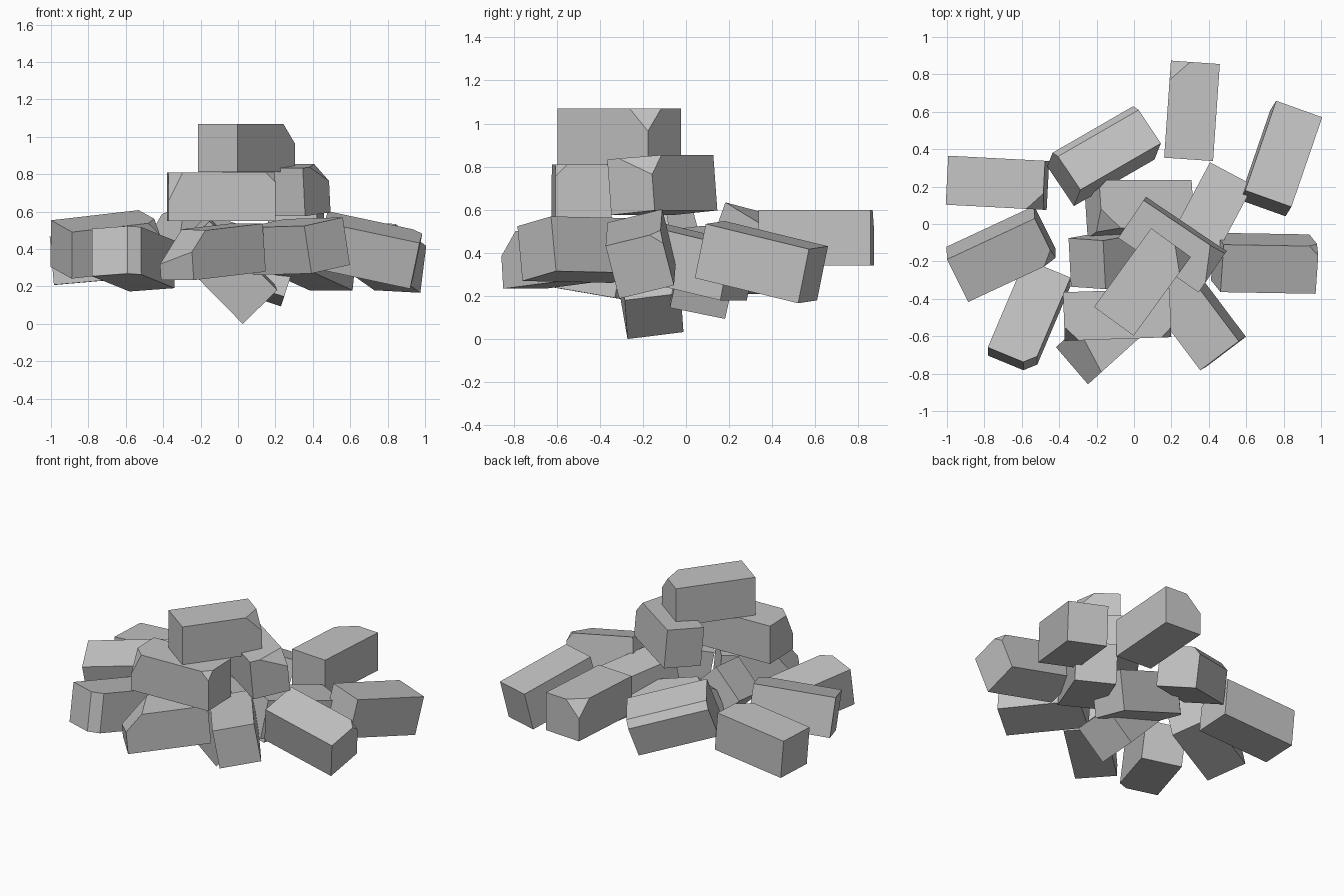
import bpy, bmesh
from math import radians
from mathutils import Vector, Euler

cube = bpy.data.objects.get("Cube")
if cube:
    bpy.data.objects.remove(cube, do_unlink=True)

# One plain grey for every stone
stone = bpy.data.materials.new("stone_grey")
stone.use_nodes = True
grey = (0.55, 0.55, 0.55, 1)
stone.diffuse_color = grey
stone.node_tree.nodes["Principled BSDF"].inputs["Base Color"].default_value = grey

HALF = Vector((0.26, 0.131, 0.129))


def block(name, place, turn, cuts=(), half=HALF):
    """Long stone block; each cut is (corner or edge direction, chip size)."""
    bm = bmesh.new()
    bmesh.ops.create_cube(bm, size=2)
    bmesh.ops.scale(bm, vec=half, verts=bm.verts)
    for direction, size in cuts:
        n = Vector(direction).normalized()
        reach = max(v.co.dot(n) for v in bm.verts)
        cut = bmesh.ops.bisect_plane(
            bm, geom=bm.verts[:] + bm.edges[:] + bm.faces[:], dist=1e-5,
            plane_co=n * (reach - size), plane_no=n, clear_outer=True)
        rim = [e for e in cut["geom_cut"] if isinstance(e, bmesh.types.BMEdge)]
        bmesh.ops.contextual_create(bm, geom=rim)
    bmesh.ops.recalc_face_normals(bm, faces=bm.faces)
    mesh = bpy.data.meshes.new(name)
    bm.to_mesh(mesh)
    bm.free()
    mesh.materials.append(stone)
    obj = bpy.data.objects.new(name, mesh)
    obj.location = place
    yaw, pitch, roll = turn
    obj.rotation_euler = Euler((radians(roll), radians(pitch), radians(yaw)))
    bpy.context.collection.objects.link(obj)


# Upper stones
block("top_stone", (0.045, -0.31, 0.94), (54, 0, 0), [((1, -1, 1), 0.06)])
block("upper_front_stone", (-0.09, -0.485, 0.68), (2, 0, 0),
      [((-2, -2, 1), 0.05), ((1, -1, 1), 0.03)], Vector((0.285, 0.13, 0.129)))
block("upper_back_stone", (0.205, -0.11, 0.715), (-34, 0, 5),
      [((2, 1, 2), 0.06)], Vector((0.26, 0.122, 0.129)))

# Core stones
block("core_tilted_stone", (-0.07, -0.18, 0.29), (10, 45, 10))
block("core_back_stone", (0.03, 0.08, 0.32), (0, 18, -12),
      [((-1, -1, 1), 0.06), ((-1, 1, 0), 0.03)])
block("core_left_stone", (0.39, 0.02, 0.36), (62, 12, 0))

# Outer ring, clockwise from the back
block("back_stone", (0.31, 0.605, 0.47), (86, 0, 0), [((1, 1, 1), 0.06)])
block("back_left_stone", (0.785, 0.35, 0.357), (71, 13, 3))
block("left_stone", (0.7, -0.21, 0.395), (-1, 12, 14), [((1, 1, 1), 0.03)])
block("front_left_stone", (0.32, -0.485, 0.415), (127, 1, -10))
block("front_stone", (-0.14, -0.585, 0.385), (42, -5, 0), [((-4, 1, 4), 0.12)])
block("front_right_stone", (-0.56, -0.495, 0.35), (67, 9, -4), [((-1, -1, 0), 0.04)])
block("right_stone", (-0.71, -0.16, 0.425), (25, -6, 14), [((1, -1, 1), 0.04)])
block("back_right_stone", (-0.73, 0.22, 0.36), (-3, -5, 0), [((1, -1, 1), 0.05)])
block("rear_right_stone", (-0.16, 0.37, 0.41), (30, 17, -13), [((0, 1, 1), 0.03)])
